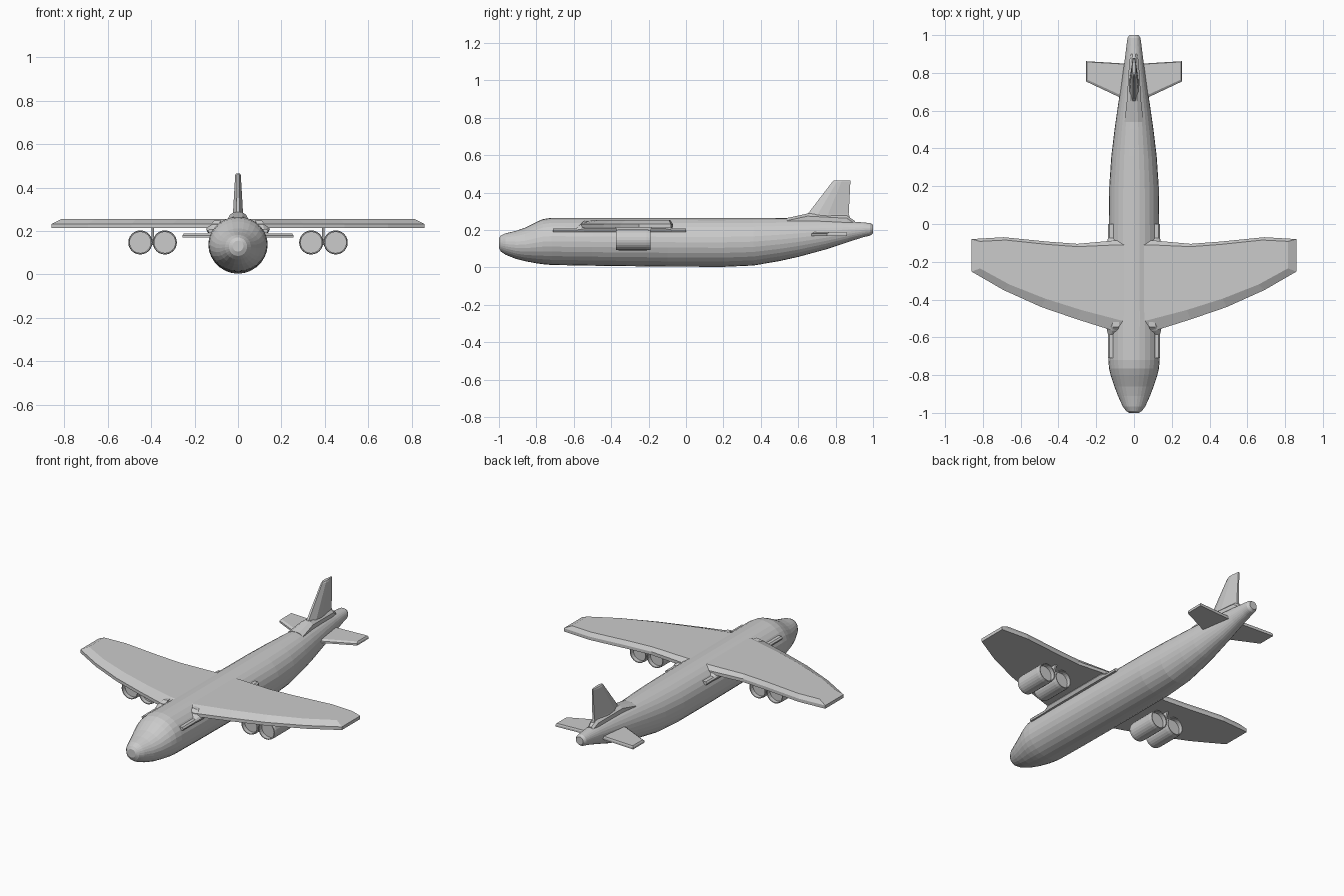
import bpy, bmesh
from math import cos, sin, pi

if "Cube" in bpy.data.objects:
    bpy.data.objects.remove(bpy.data.objects["Cube"])


def loft(name, rings, mirror=False):
    """Skin a list of equal-length point rings and cap both ends."""
    bm = bmesh.new()
    vs = [[bm.verts.new(p) for p in r] for r in rings]
    n = len(rings[0])
    for a, b in zip(vs, vs[1:]):
        for i in range(n):
            j = (i + 1) % n
            bm.faces.new((a[i], a[j], b[j], b[i]))
    bm.faces.new(vs[0])
    bm.faces.new(vs[-1])
    bmesh.ops.recalc_face_normals(bm, faces=bm.faces)
    me = bpy.data.meshes.new(name)
    bm.to_mesh(me)
    bm.free()
    ob = bpy.data.objects.new(name, me)
    bpy.context.collection.objects.link(ob)
    if mirror:
        ob.modifiers.new("mirror", 'MIRROR').use_mirror_merge = False
    return ob


def ellipse(y, half_w, bottom, top, n=28, cx=0.0):
    cz, h = (top + bottom) / 2, (top - bottom) / 2
    return [(cx + half_w * cos(2 * pi * i / n), y, cz + h * sin(2 * pi * i / n))
            for i in range(n)]


def symmetric(half, z):
    return [(x, y, z) for x, y in half] + [(-x, y, z) for x, y in reversed(half)]


# Fuselage: station, half width, bottom, top
stations = [
    (-1.0, .025, .105, .155), (-.99, .042, .085, .17), (-.965, .06, .068, .182),
    (-.91, .085, .046, .195), (-.86, .104, .033, .212), (-.80, .124, .022, .243),
    (-.765, .132, .017, .258), (-.72, .136, .013, .265), (-.5, .137, .009, .265),
    (-.1, .135, .004, .265), (.2, .131, .003, .265), (.36, .12, .01, .265),
    (.5, .103, .034, .264), (.6, .089, .056, .262), (.75, .066, .097, .256),
    (.87, .049, .137, .247), (.95, .039, .162, .24), (.985, .034, .17, .237),
    (1.0, .024, .181, .228)]
loft("fuselage", [ellipse(*s) for s in stations])

# Main wing: flat underside, short upright edge, bevelled upper surface
outline = [(.11, -.565), (.3, -.505), (.49, -.44), (.69, -.35), (.86, -.252),
           (.86, -.08), (.69, -.07), (.46, -.093), (.3, -.105), (.1, -.087)]
upper = [(.07, -.51), (.28, -.455), (.47, -.395), (.66, -.32), (.815, -.235),
         (.815, -.092), (.68, -.085), (.46, -.108), (.3, -.12), (.08, -.11)]
loft("wing", [symmetric(outline, .213), symmetric(outline, .232),
              symmetric(upper, .254)])

# Wing root fairings along the fuselage sides
fairing = [(.09, .19), (.137, .19), (.147, .207), (.14, .222), (.11, .247), (.08, .25)]
slim = [(.09, .19), (.134, .19), (.138, .2), (.13, .208), (.12, .209), (.09, .209)]
loft("wing_root_fairing",
     [[(x, y, z) for x, z in sec] for y, sec in
      ((-.71, slim), (-.585, slim), (-.545, fairing), (-.11, fairing),
       (-.075, slim), (0, slim))], mirror=True)

# Engines: hollow rims at both ends, hung in pairs
for label, cx in (("inner", .337), ("outer", .45)):
    prof = [(-.35, .048), (-.375, .048), (-.375, .053), (-.36, .0555),
            (-.21, .0555), (-.19, .053), (-.19, .048), (-.215, .048)]
    loft(label + "_engine",
         [ellipse(y, r, .147 - r, .147 + r, 24, cx) for y, r in prof], mirror=True)

# Engine pylon between each pair
loft("engine_pylon",
     [[(x, y, z) for x, y in ((.388, y0), (.398, y0), (.398, y1), (.388, y1))]
      for z, y0, y1 in ((.135, -.35, -.21), (.175, -.36, -.2), (.22, -.38, -.18))],
     mirror=True)

# Tailplane
tail = [(.03, .65), (.07, .668), (.255, .755), (.255, .862), (.06, .85), (.03, .85)]
tail_top = [(.03, .665), (.07, .682), (.25, .765), (.25, .858), (.06, .847), (.03, .847)]
loft("tailplane", [[(x, y, .169) for x, y in tail], [(x, y, .18) for x, y in tail],
                   [(x, y, .188) for x, y in tail_top]], mirror=True)


# Tail fin: tapered with pinched leading and trailing edges
def fin_section(z, y0, y1, w):
    d = y1 - y0
    half = [(.3 * w, y0), (w, y0 + .25 * d), (w, y0 + .5 * d), (.3 * w, y1)]
    return symmetric(half, z)


loft("tail_fin", [fin_section(.24, .62, .885, .028), fin_section(.285, .65, .87, .023),
                  fin_section(.458, .783, .879, .013), fin_section(.465, .79, .879, .009)])

# Fin base fairing on top of the fuselage
loft("fin_base_fairing",
     [[(-w, y, .22), (w, y, .22), (w, y, z - .014), (.45 * w, y, z), (-.45 * w, y, z),
       (-w, y, z - .014)]
      for y, w, z in ((.54, .05, .264), (.65, .038, .288), (.86, .025, .277),
                      (.9, .018, .25))])
